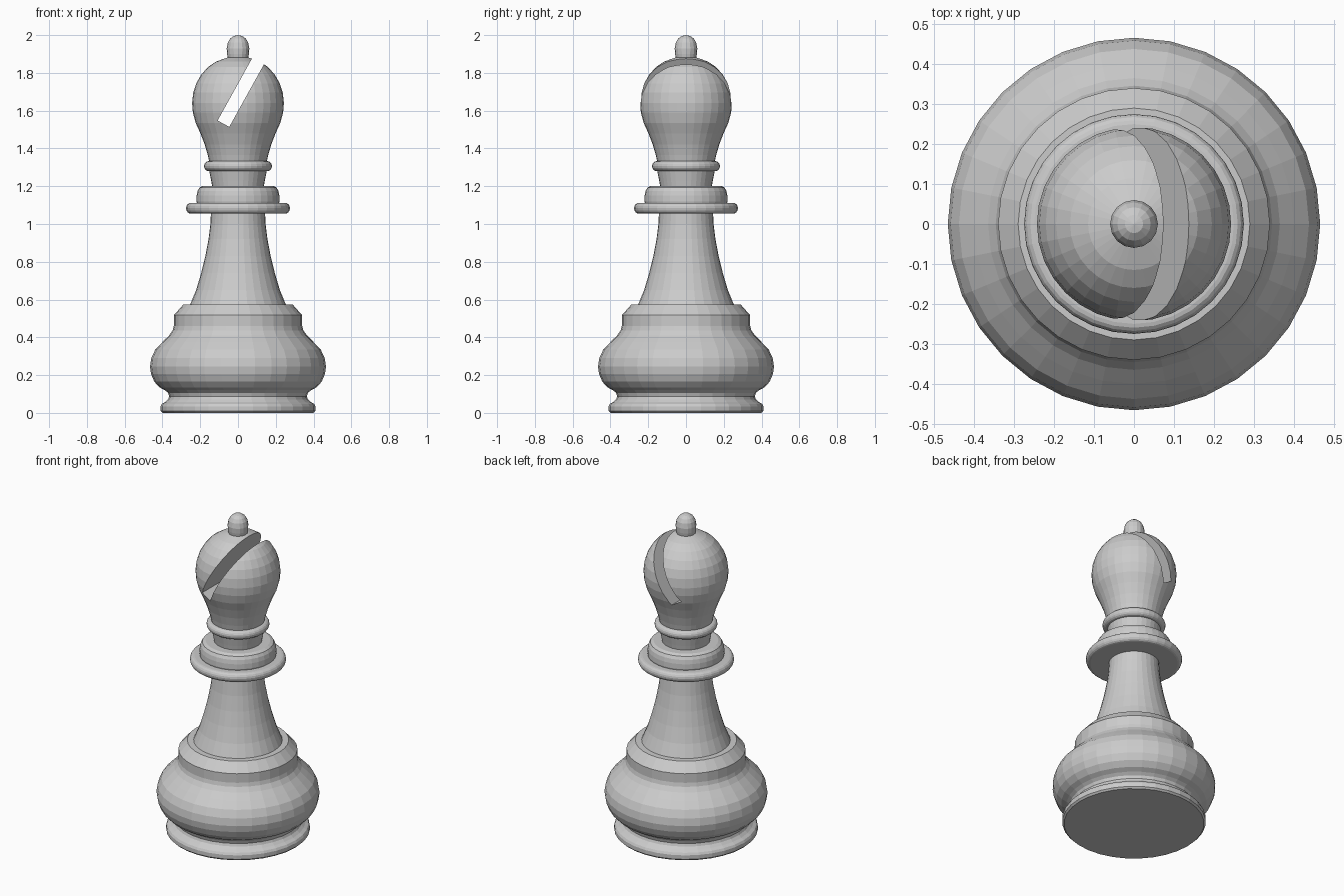
import bpy, bmesh, math
from mathutils import Matrix, Vector

if "Cube" in bpy.data.objects:
    bpy.data.objects.remove(bpy.data.objects["Cube"])

SIDES = 32


def lathe(name, profile, sides=SIDES):
    """Closed solid of revolution from (radius, height) points, capped at both ends."""
    bm = bmesh.new()
    rings = []
    for r, z in profile:
        if r == 0:
            rings.append([bm.verts.new((0, 0, z))])
        else:
            rings.append([bm.verts.new((r * math.cos(2 * math.pi * i / sides),
                                        r * math.sin(2 * math.pi * i / sides), z))
                          for i in range(sides)])
    for a, b in zip(rings, rings[1:]):
        for i in range(sides):
            j = (i + 1) % sides
            if len(b) == 1:
                bm.faces.new((a[i], a[j], b[0]))
            else:
                bm.faces.new((a[i], a[j], b[j], b[i]))
    bm.faces.new(rings[0][::-1])
    if len(rings[-1]) > 1:
        bm.faces.new(rings[-1])
    bmesh.ops.recalc_face_normals(bm, faces=bm.faces)
    mesh = bpy.data.meshes.new(name)
    bm.to_mesh(mesh)
    bm.free()
    obj = bpy.data.objects.new(name, mesh)
    bpy.context.collection.objects.link(obj)
    return obj


def rounded(r, z0, z1, edge, steps=4):
    """Disc profile whose rim is rounded by the given edge width."""
    mid, half = (z0 + z1) / 2, (z1 - z0) / 2
    angles = [math.pi * (k / (2 * steps) - 0.5) for k in range(2 * steps + 1)]
    return [(r - edge + edge * math.cos(a), mid + half * math.sin(a)) for a in angles]


# Foot, bulging base and stepped shoulder
lathe("base", [(0.40, 0), (0.41, 0.01), (0.41, 0.035), (0.403, 0.048), (0.385, 0.058),
               (0.37, 0.072), (0.364, 0.088), (0.37, 0.106), (0.387, 0.12),
               (0.415, 0.135), (0.443, 0.165), (0.46, 0.205), (0.466, 0.245),
               (0.459, 0.29), (0.438, 0.335), (0.40, 0.375), (0.365, 0.41),
               (0.346, 0.437), (0.34, 0.46), (0.34, 0.517), (0.29, 0.573)])

# Flared stem
lathe("stem", [(0.255, 0.57), (0.222, 0.65), (0.195, 0.74), (0.173, 0.83),
               (0.156, 0.92), (0.146, 1.0), (0.143, 1.07)])

# Collar discs and neck
lathe("lower_collar", rounded(0.275, 1.055, 1.112, 0.025))
lathe("upper_collar", [(0.215, 1.10), (0.22, 1.12), (0.219, 1.15), (0.214, 1.175),
                       (0.204, 1.193), (0.185, 1.202)])
lathe("neck", [(0.135, 1.19), (0.142, 1.23), (0.156, 1.30)])
lathe("neck_ring", rounded(0.18, 1.28, 1.333, 0.025))

# Bulb head
head = lathe("head", [(0.15, 1.32), (0.16, 1.365), (0.176, 1.42), (0.199, 1.48),
                      (0.224, 1.535), (0.239, 1.59), (0.243, 1.64), (0.237, 1.695),
                      (0.221, 1.745), (0.195, 1.79), (0.16, 1.83), (0.115, 1.86),
                      (0.06, 1.88), (0, 1.885)])

# Slanted slot cut through the head
tilt = math.radians(29)
direction = Vector((math.sin(tilt), 0, math.cos(tilt)))
length = 0.6
bpy.ops.mesh.primitive_cube_add(size=1)
cutter = bpy.context.object
cutter.name = "slot_cutter"
cutter.matrix_world = (Matrix.Translation(Vector((-0.077, 0, 1.531)) + direction * length / 2)
                       @ Matrix.Rotation(tilt, 4, 'Y')
                       @ Matrix.Diagonal((0.07, 1.0, length, 1)))
cutter.hide_render = True
bpy.context.view_layer.update()
cut = head.modifiers.new("slot", 'BOOLEAN')
cut.operation = 'DIFFERENCE'
cut.solver = 'EXACT'
cut.object = cutter
bpy.context.view_layer.objects.active = head
bpy.ops.object.modifier_apply(modifier=cut.name)
bpy.data.objects.remove(cutter)

# Finial knob
lathe("finial", [(0.052, 1.865), (0.058, 1.90), (0.06, 1.93), (0.054, 1.96),
                 (0.042, 1.981), (0.023, 1.995), (0, 2.0)], 16)
